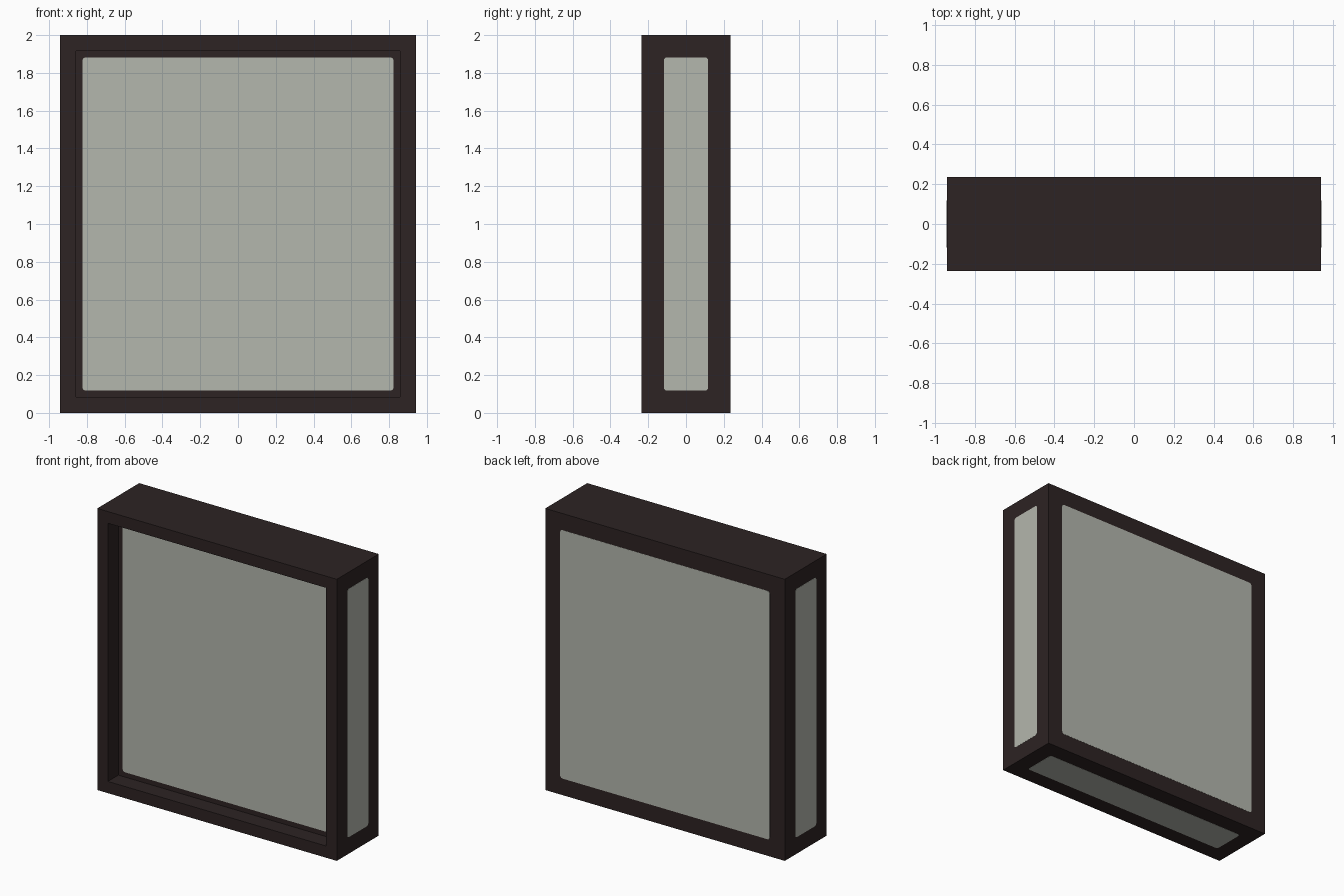
import bpy, bmesh, math
from mathutils import Matrix, Vector

cube = bpy.data.objects.get("Cube")
if cube:
    bpy.data.objects.remove(cube, do_unlink=True)

U = 2 / 17                       # frame border width
W, D, H = 16 * U, 4 * U, 17 * U  # overall size


def material(name, srgb):
    lin = [((c / 255 + 0.055) / 1.055) ** 2.4 for c in srgb] + [1]
    m = bpy.data.materials.new(name)
    m.use_nodes = True
    m.diffuse_color = lin
    bsdf = next(n for n in m.node_tree.nodes if n.type == 'BSDF_PRINCIPLED')
    bsdf.inputs["Base Color"].default_value = lin
    return m


dark = material("dark brown frame", (45, 35, 35))
pale = material("pale grey panel", (180, 183, 173))


def add_object(name, bm, mat):
    mesh = bpy.data.meshes.new(name)
    bm.to_mesh(mesh)
    bm.free()
    mesh.materials.append(mat)
    obj = bpy.data.objects.new(name, mesh)
    bpy.context.collection.objects.link(obj)
    return obj


# Frame: a box with the front face inset and pushed back
bm = bmesh.new()
bmesh.ops.create_cube(bm, size=1, matrix=Matrix.Translation((0, 0, H / 2)) @ Matrix.Diagonal((W, D, H, 1)))
bm.normal_update()
front = min(bm.faces, key=lambda f: f.calc_center_median().y)
bmesh.ops.inset_region(bm, faces=[front], thickness=U)
recess = bmesh.ops.extrude_discrete_faces(bm, faces=[front])["faces"][0]
bmesh.ops.translate(bm, verts=recess.verts[:], vec=(0, U, 0))
bmesh.ops.recalc_face_normals(bm, faces=bm.faces[:])
add_object("frame", bm, dark)


# Panels: thin rounded plates set almost flush into the frame
def panel(name, centre, right, up, width, height, radius=0.018, proud=0.001, depth=0.004):
    right, up, centre = Vector(right), Vector(up), Vector(centre)
    normal = right.cross(up)
    bm = bmesh.new()
    verts = []
    for i, (sx, sy) in enumerate([(1, 1), (-1, 1), (-1, -1), (1, -1)]):
        for k in range(4):
            a = math.pi / 2 * (i + k / 3)
            x = sx * (width / 2 - radius) + radius * math.cos(a)
            y = sy * (height / 2 - radius) + radius * math.sin(a)
            verts.append(bm.verts.new(centre + right * x + up * y + normal * proud))
    face = bm.faces.new(verts)
    geom = bmesh.ops.extrude_face_region(bm, geom=[face], use_keep_orig=True)["geom"]
    moved = [g for g in geom if isinstance(g, bmesh.types.BMVert)]
    bmesh.ops.translate(bm, verts=moved, vec=-normal * depth)
    bmesh.ops.recalc_face_normals(bm, faces=bm.faces[:])
    add_object(name, bm, pale)


wide, tall, narrow = W - 2 * U, H - 2 * U, D - 2 * U
panel("front_panel", (0, -D / 2 + U, H / 2), (1, 0, 0), (0, 0, 1), wide, tall)
panel("back_panel", (0, D / 2, H / 2), (-1, 0, 0), (0, 0, 1), wide, tall)
for side, s in (("left", 1), ("right", -1)):
    panel(side + "_panel", (s * W / 2, 0, H / 2), (0, s, 0), (0, 0, 1), narrow, tall)
panel("bottom_panel", (0, 0, 0), (1, 0, 0), (0, -1, 0), wide, narrow)
